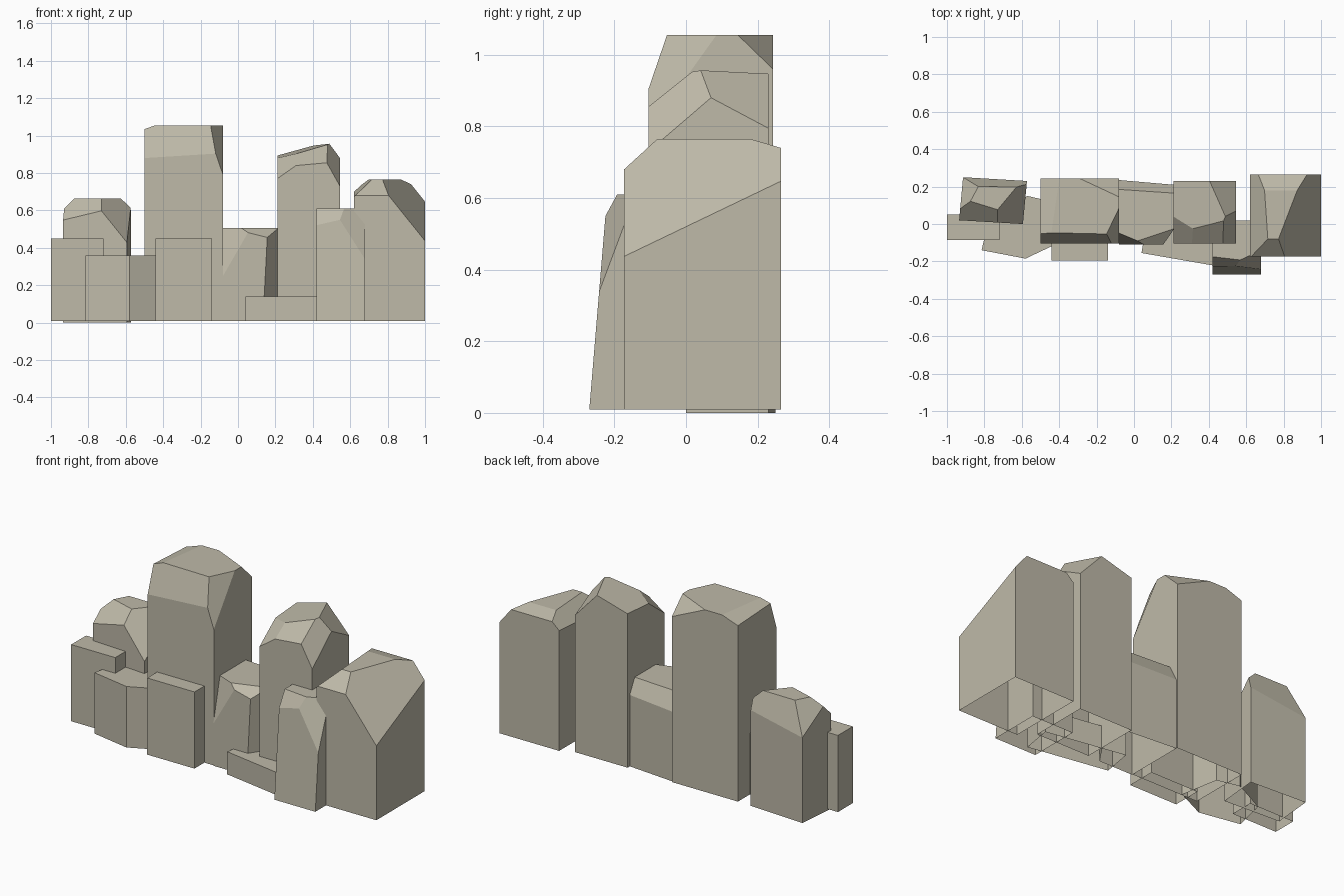
import bpy
import bmesh
from mathutils import Vector

cube = bpy.data.objects.get("Cube")
if cube:
    bpy.data.objects.remove(cube)

stone = bpy.data.materials.new("pale_stone")
stone.use_nodes = True
stone.diffuse_color = (0.52, 0.49, 0.395, 1)
bsdf = stone.node_tree.nodes["Principled BSDF"]
bsdf.inputs["Base Color"].default_value = stone.diffuse_color
bsdf.inputs["Roughness"].default_value = 0.9


def rect(x0, x1, y0, y1):
    return [(x0, y0), (x1, y0), (x1, y1), (x0, y1)]


def rock(name, outline, top, cuts=(), base=0.01):
    """Extrude an outline, chisel it with three-point planes, leave it open below."""
    bm = bmesh.new()
    floor = bm.faces.new([bm.verts.new((x, y, base)) for x, y in outline])
    ext = bmesh.ops.extrude_face_region(bm, geom=[floor], use_keep_orig=True)
    for v in ext["geom"]:
        if isinstance(v, bmesh.types.BMVert):
            v.co.z = top
    core = sum((Vector((x, y, 0.1)) for x, y in outline), Vector()) / len(outline)
    for points in cuts:
        a, b, c = map(Vector, points)
        normal = (b - a).cross(c - a).normalized()
        if normal.dot(core - a) > 0:
            normal.negate()
        bmesh.ops.bisect_plane(bm, geom=bm.verts[:] + bm.edges[:] + bm.faces[:],
                               dist=1e-5, plane_co=a, plane_no=normal, clear_outer=True)
        bmesh.ops.holes_fill(bm, edges=[e for e in bm.edges if e.is_boundary])
    bmesh.ops.recalc_face_normals(bm, faces=bm.faces)
    bm.normal_update()
    under = [f for f in bm.faces if f.normal.z < -0.9]
    bmesh.ops.delete(bm, geom=under, context='FACES')
    mesh = bpy.data.meshes.new(name)
    bm.to_mesh(mesh)
    bm.free()
    mesh.materials.append(stone)
    obj = bpy.data.objects.new(name, mesh)
    bpy.context.collection.objects.link(obj)
    return obj


# Low flat-topped slabs
rock("outer_slab", rect(-1, -.72, -.085, .05), .45)
rock("front_slab", rect(-.44, -.14, -.195, -.03), .45)
rock("angled_slab", [(-.815, -.14), (-.58, -.185), (-.4, -.1), (-.44, .12),
                     (-.57, .15), (-.77, .05)], .36)
rock("low_step", [(.04, -.155), (.5, -.235), (.53, -.06), (.07, .02)], .14)

# Small turned boulder
rock("end_boulder", [(-.935, .02), (-.594, 0), (-.572, .23), (-.914, .25)], .665, [
    [(-.93, .02, .55), (-.73, .01, .6), (-.87, .12, .665)],
    [(-.73, .01, .6), (-.595, 0, .43), (-.58, .2, .61)],
    [(-.914, .25, .49), (-.93, .07, .62), (-.87, .13, .665)],
    [(-.914, .25, .49), (-.572, .23, .55), (-.82, .2, .665)],
], base=0)

# Tallest block
rock("tall_block", rect(-.5, -.08, -.105, .243), 1.055, [
    [(-.5, -.105, .88), (-.1, -.105, .905), (-.3, -.05, 1.055)],
    [(-.145, -.05, 1.055), (-.08, .085, 1.055), (-.08, -.105, .79)],
    [(-.29, .243, 1.055), (-.08, .145, 1.055), (-.08, .243, .96)],
    [(-.5, .243, 1.02), (-.5, -.05, 1.035), (-.42, .1, 1.055)],
])

# Low block in the gap
rock("gap_block", [(-.08, -.11), (.21, -.11), (.21, .21), (-.08, .235)], .505, [
    [(.17, -.09, .46), (.14, -.11, .14), (.21, -.03, .46)],
    [(-.08, .235, .41), (.21, .21, .42), (-.08, .185, .505)],
    [(-.08, -.05, .5), (.04, -.1, .5), (-.08, -.11, .25)],
    [(.11, -.06, .505), (.2, -.03, .505), (.17, -.1, .46)],
])

# Peaked block
rock("peaked_block", rect(.21, .545, -.105, .23), .97, [
    [(.21, -.105, .77), (.31, -.105, .84), (.21, .04, .88)],
    [(.31, -.105, .84), (.475, -.105, .855), (.4, -.04, .9)],
    [(.21, .04, .88), (.21, .18, .89), (.48, .12, .96)],
    [(.42, .23, .93), (.475, .09, .945), (.545, .23, .795)],
    [(.475, -.105, .855), (.545, -.105, .73), (.54, .1, .915)],
])

# Wide block with one long sloping cut
rock("wide_block", rect(.62, 1, -.173, .265), .765, [
    [(1, -.173, .437), (1, .265, .647), (.805, -.173, .68)],
    [(.62, -.173, .68), (.805, -.173, .68), (.775, -.08, .765)],
    [(.62, .265, .7), (.62, .1, .69), (.7, .15, .765)],
    [(.7, .265, .74), (.9, .265, .74), (.87, .18, .765)],
])

# Leaning block in front
rock("leaning_block", rect(.42, .68, -.27, .02), .61, [
    [(.42, -.27, .01), (.68, -.27, .01), (.55, -.225, .55)],
    [(.545, -.225, .55), (.68, -.24, .345), (.605, -.175, .61)],
    [(.42, -.228, .52), (.545, -.225, .55), (.42, -.175, .61)],
])
